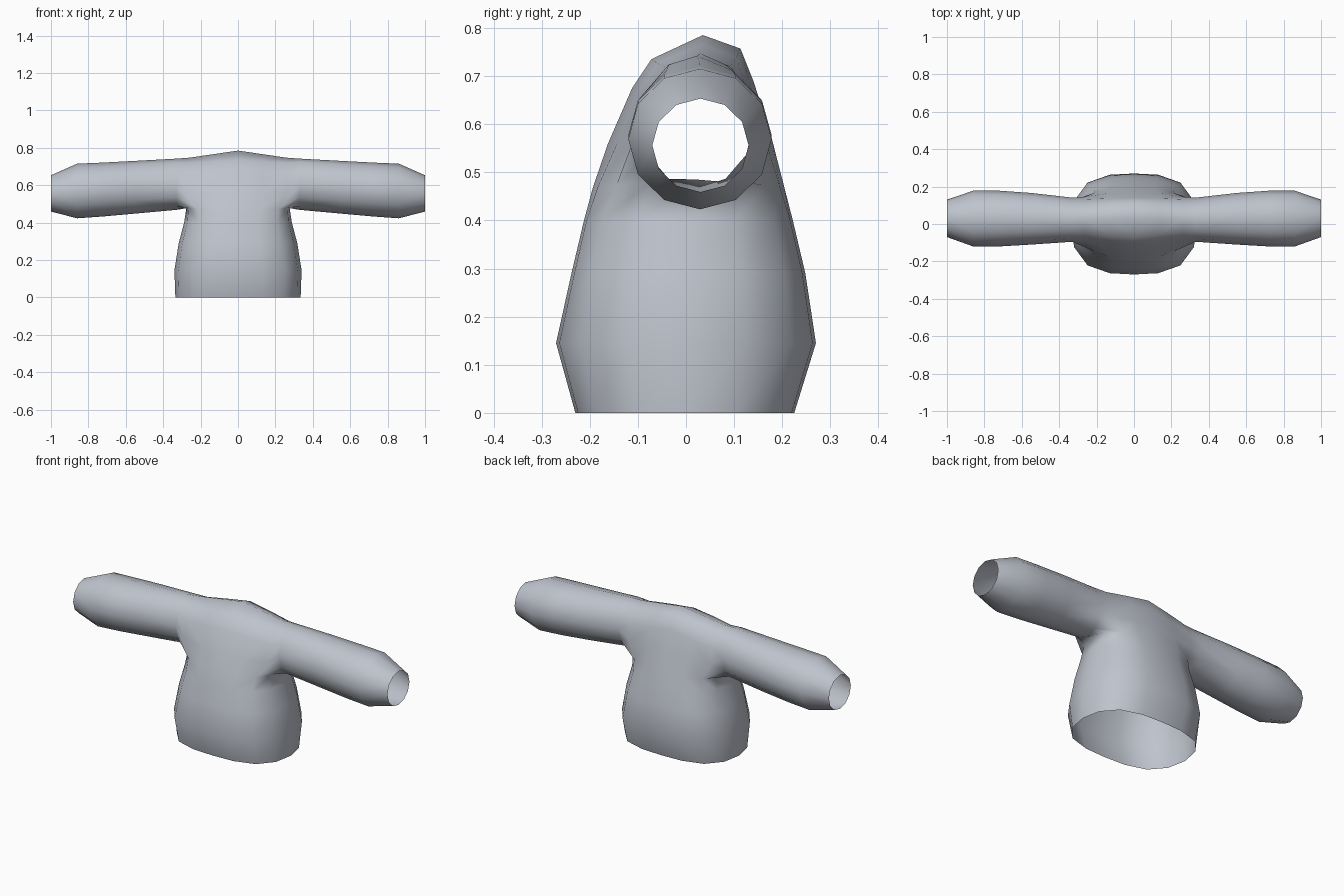
import bpy, bmesh, math

if "Cube" in bpy.data.objects:
    bpy.data.objects.remove(bpy.data.objects["Cube"])

mat = bpy.data.materials.new("pale grey blue")
mat.diffuse_color = (0.52, 0.55, 0.61, 1)
mat.use_nodes = True
mat.node_tree.nodes["Principled BSDF"].inputs["Base Color"].default_value = mat.diffuse_color

bm = bmesh.new()


def row(points):
    return [bm.verts.new(p) for p in points]


def bridge(a, b, closed=False):
    n = len(a)
    for i in range(n if closed else n - 1):
        j = (i + 1) % n
        bm.faces.new((a[i], a[j], b[j], b[i]))


# torso: half rings from front centre, round the side, to back centre
SECTION = [(0, 1), (.38, .975), (.73, .82), (.94, .46), (1, 0)]
rings = []
for z, hx, front, back in [(0, .335, .23, .225), (.145, .34, .27, .27),
                           (.29, .317, .238, .248), (.40, .288, .212, .222)]:
    rings.append(row([(u * hx, -v * front, z) for u, v in SECTION] +
                     [(u * hx, v * back, z) for u, v in SECTION[-2::-1]]))

# armpit ring, where the sleeve starts
armpit = row([(0, -.193, .47), (.12, -.183, .47), (.215, -.145, .472),
              (.265, -.075, .478), (.275, .02, .485), (.265, .105, .478),
              (.215, .165, .472), (.12, .195, .47), (0, .204, .47)])
rings.append(armpit)
for a, b in zip(rings, rings[1:]):
    bridge(a, b)

# chest, shoulders and back: (y, z) at the centre and at the sleeve root
PROFILE = [((-.162, .56), (-.112, .56)), ((-.112, .675), (-.087, .65)),
           ((-.072, .735), (-.038, .718)), ((.035, .785), (.03, .747)),
           ((.113, .757), (.092, .72)), ((.14, .69), (.132, .65)),
           ((.177, .575), (.146, .56))]
rows = [armpit[:3]]
for (cy, cz), (ry, rz) in PROFILE:
    rows.append(row([(.26 * t, cy + (ry - cy) * t ** 1.4, cz + (rz - cz) * t)
                     for t in (0, .5, 1)]))
rows.append(armpit[:5:-1])
for a, b in zip(rows, rows[1:]):
    bridge(a, b)

# sleeve: twelve-sided rings from the shoulder to the open cuff
ring = [armpit[4], armpit[3]] + [r[2] for r in rows] + [armpit[5]]
for x, z, rz, y, ry in [(.33, .605, .137, .023, .118), (.55, .589, .141, .028, .138),
                        (.72, .577, .144, .029, .149), (.86, .569, .146, .029, .149),
                        (1, .556, .097, .03, .10)]:
    nxt = row([(x, y - ry * math.sin(k * math.pi / 6), z - rz * math.cos(k * math.pi / 6))
               for k in range(12)])
    bridge(ring, nxt, True)
    ring = nxt

# mirror the half garment to the left side
geom = bm.verts[:] + bm.edges[:] + bm.faces[:]
bmesh.ops.mirror(bm, geom=geom, axis='X', merge_dist=.0005)
bmesh.ops.remove_doubles(bm, verts=bm.verts[:], dist=.0005)
bmesh.ops.recalc_face_normals(bm, faces=bm.faces[:])
top = max(bm.faces, key=lambda f: f.calc_center_median().z)
if top.normal.z < 0:
    bmesh.ops.reverse_faces(bm, faces=bm.faces[:])
for f in bm.faces:
    f.smooth = True

mesh = bpy.data.meshes.new("long_sleeved_top")
bm.to_mesh(mesh)
bm.free()
mesh.materials.append(mat)
garment = bpy.data.objects.new("long_sleeved_top", mesh)
bpy.context.collection.objects.link(garment)
